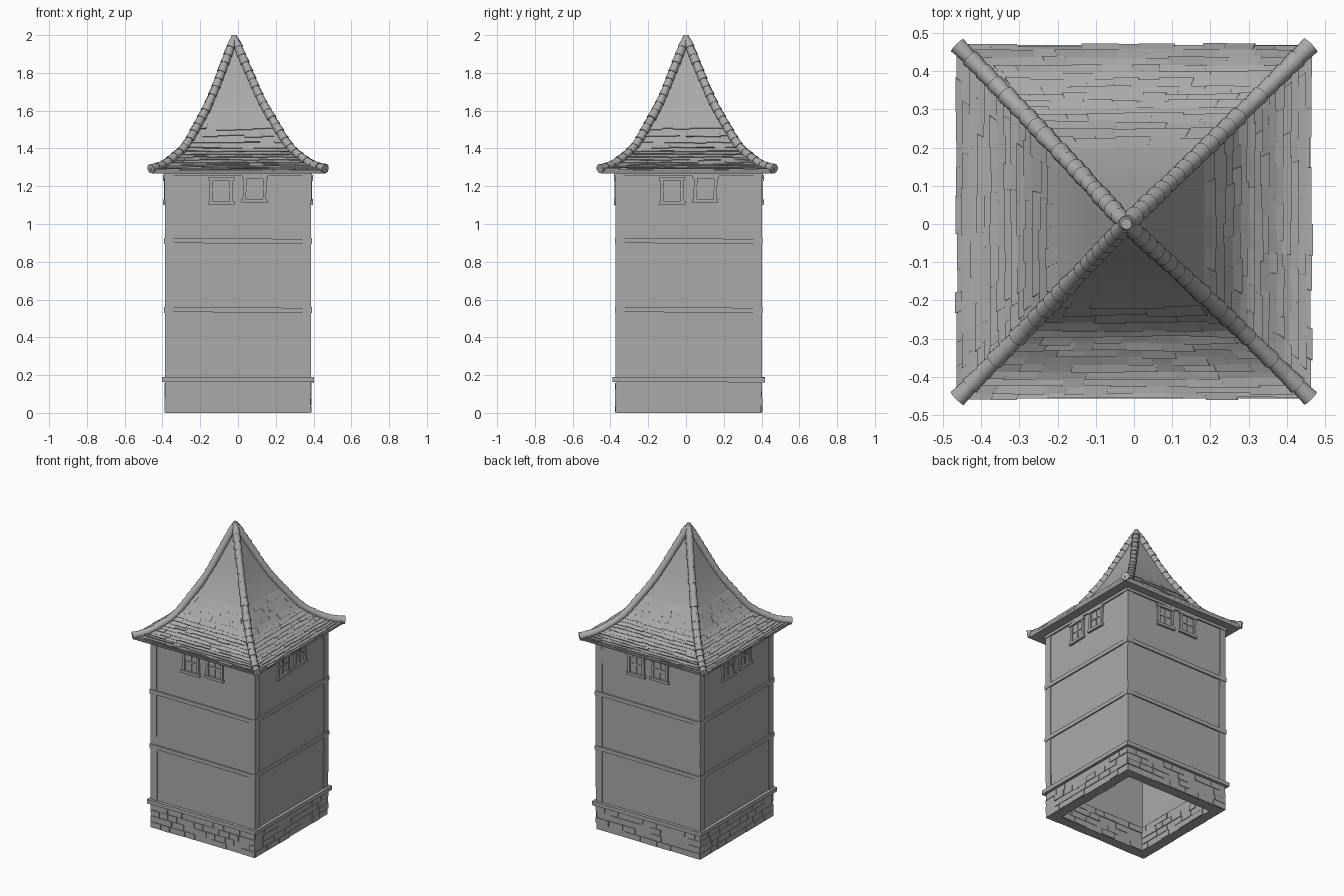
import bpy, bmesh, math, random
from mathutils import Matrix, Vector

random.seed(4)
if "Cube" in bpy.data.objects:
    bpy.data.objects.remove(bpy.data.objects["Cube"])

grey = bpy.data.materials.new("plain grey")
grey.use_nodes = True
COLOUR = (0.4, 0.4, 0.4, 1)
grey.diffuse_color = COLOUR
grey.node_tree.nodes["Principled BSDF"].inputs["Base Color"].default_value = COLOUR

BODY = Vector((0, 0.015, 0))
HALF = 0.382


def finish(bm, name, smooth=False):
    bmesh.ops.recalc_face_normals(bm, faces=bm.faces)
    mesh = bpy.data.meshes.new(name)
    bm.to_mesh(mesh)
    bm.free()
    mesh.materials.append(grey)
    ob = bpy.data.objects.new(name, mesh)
    bpy.context.collection.objects.link(ob)
    if smooth:
        bpy.ops.object.select_all(action='DESELECT')
        ob.select_set(True)
        bpy.context.view_layer.objects.active = ob
        bpy.ops.object.shade_smooth_by_angle(angle=math.radians(35))
    return ob


def side(k):
    """Front-facing local space turned to side k of the tower."""
    return Matrix.Translation(BODY) @ Matrix.Rotation(k * math.pi / 2, 4, 'Z')


def box(bm, mat, centre, size, tilt=0):
    m = mat @ Matrix.Translation(centre) @ Matrix.Rotation(tilt, 4, 'Y')
    bmesh.ops.create_cube(bm, size=1, matrix=m @ Matrix.Diagonal((*size, 1)))


def square_loft(bm, levels, centre_at, closed=True):
    """Join square rings given as (half width, height)."""
    rings = []
    for h, z in levels:
        c = centre_at(z)
        rings.append([bm.verts.new((c.x + sx * h, c.y + sy * h, z))
                      for sx, sy in ((-1, -1), (1, -1), (1, 1), (-1, 1))])
    pairs = list(zip(rings, rings[1:]))
    if closed:
        pairs.append((rings[-1], rings[0]))
    for a, b in pairs:
        for i in range(4):
            j = (i + 1) % 4
            bm.faces.new((a[i], a[j], b[j], b[i]))


def shell(name, outer, inner, z0, z1):
    bm = bmesh.new()
    square_loft(bm, [(outer, z0), (outer, z1), (inner, z1), (inner, z0)], lambda z: BODY)
    finish(bm, name)


# Hollow tower body
shell("stone_base", 0.383, 0.32, 0, 0.165)
shell("tower_walls", HALF, 0.35, 0.16, 1.285)

# Stones on both faces of the base
bm = bmesh.new()
for k in range(4):
    for row in range(4):
        for reach, y in ((0.386, -0.384), (0.318, -0.319)):
            x = -reach
            while x < reach - 0.01:
                w = min(random.uniform(0.06, 0.13), reach - x)
                if reach - x - w < 0.035:
                    w = reach - x
                if random.random() < 0.7:
                    depth = random.uniform(0.004, 0.012)
                    box(bm, side(k), (x + w / 2, y, 0.02 + row * 0.04),
                        (w - 0.004, depth, 0.037), random.uniform(-0.01, 0.01))
                x += w
finish(bm, "base_stones")

# Timber frame
bm = bmesh.new()
for k in range(4):
    m = side(k)
    for s in (-1, 1):
        box(bm, m, (s * 0.364, -HALF, 0.73), (0.046, 0.01, 1.1), s * 0.002)
    for z in (0.545, 0.91):
        box(bm, m, (0, -HALF, z), (0.782, 0.018, 0.026), 0.006)
    box(bm, m, (0, -0.386, 0.176), (0.806, 0.034, 0.026), random.uniform(-0.005, 0.005))
    box(bm, m, (0, -HALF, 1.268), (0.785, 0.02, 0.03))
finish(bm, "timber_frame")

# Paired windows on every side
bm = bmesh.new()
for k in range(4):
    for s in (-1, 1):
        tilt = random.uniform(-0.03, 0.03)
        m = (side(k) @ Matrix.Translation((s * 0.088, -HALF, 1.18 + s * 0.005))
             @ Matrix.Rotation(tilt, 4, 'Y'))
        for e in (-1, 1):
            box(bm, m, (e * 0.053, 0, 0), (0.018, 0.022, 0.13))
            box(bm, m, (0, 0, e * 0.064), (0.138, 0.03, 0.018))
        box(bm, m, (0, 0, 0), (0.009, 0.014, 0.12))
        box(bm, m, (0, 0, 0.005), (0.1, 0.014, 0.009))
        box(bm, m, (0, 0, 0), (0.1, 0.004, 0.12))
finish(bm, "windows")

# Flared roof profile as (half width, height)
KEYS = [Vector(p) for p in ((0.462, 1.287), (0.4, 1.305), (0.335, 1.35), (0.272, 1.41),
                            (0.2, 1.53), (0.135, 1.65), (0.06, 1.83), (0.004, 1.97))]


def profile(t):
    """Smooth point on the profile, t from 0 at the eave to 1 at the tip."""
    f = min(max(t, 0), 1) * (len(KEYS) - 1)
    i = min(int(f), len(KEYS) - 2)
    u = f - i
    a, b, c, d = (KEYS[min(max(j, 0), len(KEYS) - 1)] for j in range(i - 1, i + 3))
    return 0.5 * (2 * b + (c - a) * u + (2 * a - 5 * b + 4 * c - d) * u * u
                  + (3 * b - a - 3 * c + d) * u ** 3)


def roof_centre(z):
    s = max(0, (z - 1.28) / 0.7)
    return Vector((-0.02 * s, 0.006 * (1 - s), 0))


def roof_point(k, u, t, lift=0):
    """Point on roof side k, u from -1 to 1 across, raised by lift."""
    h, z = profile(t)
    d = profile(t + 0.01) - profile(t - 0.01)
    d.normalize()
    p = Vector((u * h, -h - d.y * lift, z - d.x * lift))
    return roof_centre(z) + Matrix.Rotation(k * math.pi / 2, 3, 'Z') @ p


bm = bmesh.new()
square_loft(bm, [(0.36, 1.272), (0.455, 1.268)] + [tuple(profile(i / 28)) for i in range(29)],
            roof_centre, closed=False)
finish(bm, "roof", True)

# Lower courses of roof tiles
bm = bmesh.new()
COURSES = 14
for k in range(4):
    for row in range(COURSES):
        t0 = row / COURSES * 0.58
        t1 = t0 + 0.05
        u = -1
        while u < 0.99:
            w = random.uniform(0.05, 0.1) / profile(t0).x
            v = u + w if u + w < 0.92 else 1
            drop = random.uniform(-0.008, 0.006)
            lift = random.uniform(0.003, 0.009)
            low = [roof_point(k, x, t0 + drop, lift) for x in (u, v)]
            high = [roof_point(k, x, t1, 0) for x in (v, u)]
            base = [roof_point(k, x, t0 + drop, -0.008) for x in (u, v)]
            if row == 0:
                out = Matrix.Rotation(k * math.pi / 2, 3, 'Z') @ Vector((0, drop * 0.7, 0))
                low = [p + out for p in low]
                base = [p + out for p in base]
            a, b, c, d, e, f = (bm.verts.new(p) for p in low + high + base)
            for face in ((a, b, c, d), (e, f, b, a), (e, a, d), (b, f, c), (e, d, c, f)):
                bm.faces.new(face)
            u = v
finish(bm, "roof_tiles")

# Overlapping round tiles along the four hips
bm = bmesh.new()
SAMPLES = 200
for k in range(4):
    path = [roof_point(k, 1, i / SAMPLES) + Vector((0, 0, 0.006)) for i in range(SAMPLES + 1)]
    run = [0]
    for p, q in zip(path, path[1:]):
        run.append(run[-1] + (q - p).length)

    def along(s):
        return path[min(range(len(run)), key=lambda i: abs(run[i] - s))]

    count = 20
    step = run[-1] / count
    for i in range(count):
        p, q = along(i * step), along((i + 1.2) * step)
        axis = q - p
        turn = axis.to_track_quat('Z', 'Y').to_matrix().to_4x4()
        wide = random.uniform(0.023, 0.026)
        bmesh.ops.create_cone(bm, cap_ends=True, segments=14, radius1=wide,
                              radius2=wide - 0.005, depth=axis.length,
                              matrix=Matrix.Translation((p + q) / 2) @ turn)
finish(bm, "hip_tiles", True)

# Small cap at the peak
bm = bmesh.new()
bmesh.ops.create_cone(bm, cap_ends=True, segments=14, radius1=0.03, radius2=0.014, depth=0.05,
                      matrix=Matrix.Translation((-0.02, 0, 1.975)))
finish(bm, "peak_cap", True)
